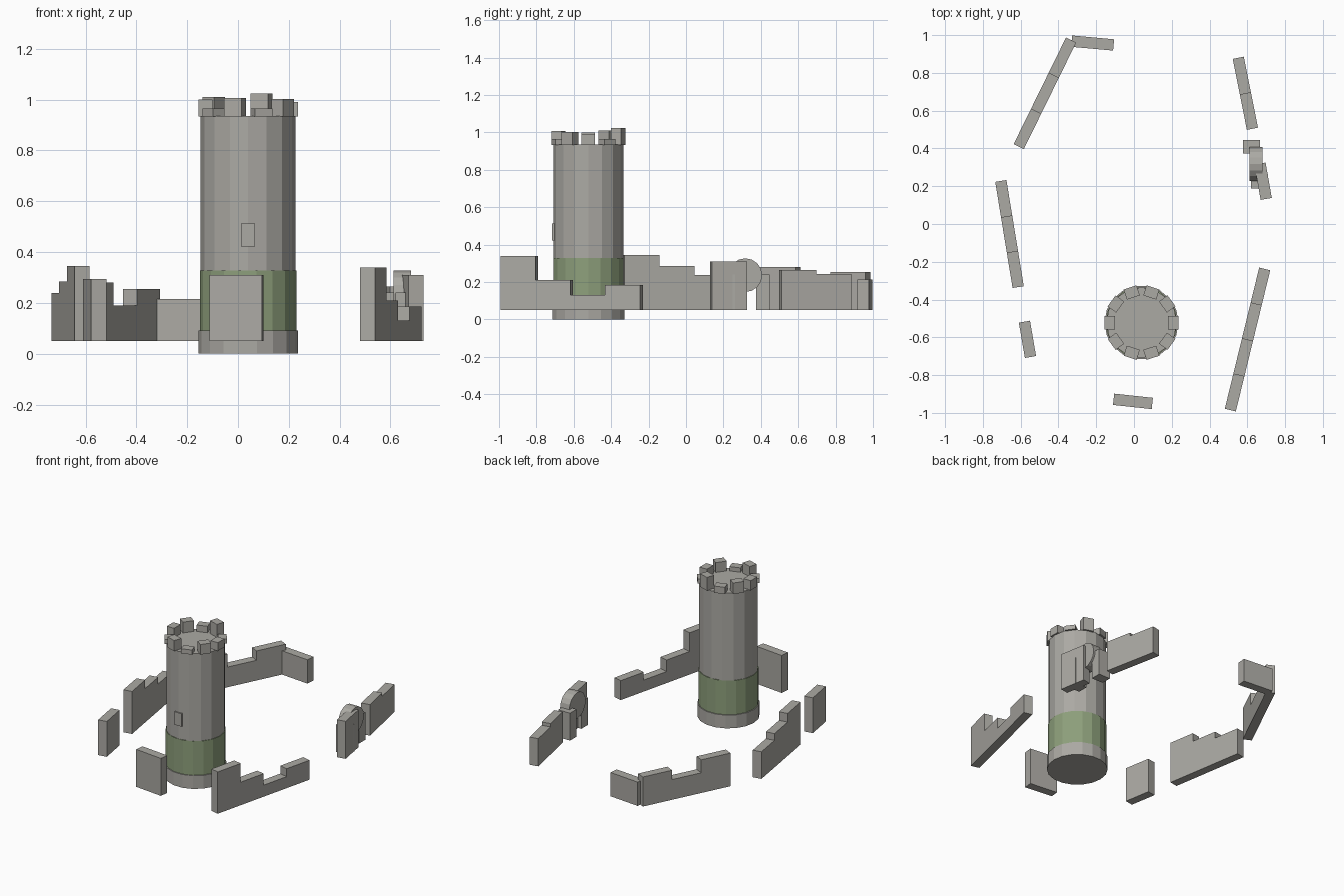
import bpy, bmesh, math
from mathutils import Vector, Matrix

cube = bpy.data.objects.get("Cube")
if cube:
    bpy.data.objects.remove(cube, do_unlink=True)


def material(name, colour):
    m = bpy.data.materials.new(name)
    m.use_nodes = True
    m.diffuse_color = (*colour, 1)
    m.node_tree.nodes["Principled BSDF"].inputs["Base Color"].default_value = (*colour, 1)
    return m


stone = material("weathered stone", (0.41, 0.40, 0.37))
moss = material("moss green", (0.27, 0.35, 0.20))


def finish(name, bm, mat=stone):
    bmesh.ops.recalc_face_normals(bm, faces=bm.faces)
    mesh = bpy.data.meshes.new(name)
    bm.to_mesh(mesh)
    bm.free()
    mesh.materials.append(mat)
    obj = bpy.data.objects.new(name, mesh)
    bpy.context.collection.objects.link(obj)
    return obj


def drum(name, centre, radius, depth, sides, mat=stone, turn=None):
    bm = bmesh.new()
    bmesh.ops.create_cone(bm, cap_ends=True, segments=sides, radius1=radius,
                          radius2=radius, depth=depth)
    # one corner points along the x axis
    first = max(bm.verts, key=lambda v: v.co.x).co
    spin = Matrix.Rotation(-math.atan2(first.y, first.x), 4, 'Z')
    bm.transform(Matrix.Translation(centre) @ (turn or Matrix()) @ spin)
    return finish(name, bm, mat)


def box(name, centre, size, angle=0):
    bm = bmesh.new()
    bmesh.ops.create_cube(bm, size=1)
    bm.transform(Matrix.Translation(centre) @ Matrix.Rotation(angle, 4, 'Z')
                 @ Matrix.Diagonal((*size, 1)))
    return finish(name, bm)


def ruined_wall(name, start, end, tops, bottom=0.05, thick=0.06):
    """Stepped wall: equal sections along a line, each with its own top."""
    a, b = Vector((*start, 0)), Vector((*end, 0))
    side = (b - a).normalized().cross(Vector((0, 0, 1))) * thick / 2
    outline = [(0, bottom)]
    for i, top in enumerate(tops):
        outline += [(i / len(tops), top), ((i + 1) / len(tops), top)]
    outline.append((1, bottom))
    bm = bmesh.new()
    face = bm.faces.new([bm.verts.new(a.lerp(b, t) + Vector((0, 0, z)) - side)
                         for t, z in outline])
    ext = bmesh.ops.extrude_face_region(bm, geom=[face])
    bmesh.ops.translate(bm, vec=side * 2,
                        verts=[v for v in ext["geom"] if isinstance(v, bmesh.types.BMVert)])
    return finish(name, bm)


# Tower
TX, TY = 0.04, -0.522
drum("tower_shaft", (TX, TY, 0.49), 0.187, 0.89, 16)
drum("tower_base", (TX, TY, 0.046), 0.196, 0.092, 18)
drum("moss_band", (TX, TY, 0.21), 0.19, 0.236, 18, moss)
box("tower_window", (TX, TY - 0.187, 0.467), (0.055, 0.014, 0.09))

# Uneven battlements
tops = (0.99, 0.965, 1.025, 0.98, 1.01, 1.0, 0.965, 1.007, 0.965, 1.003)
for i, top in enumerate(tops):
    a = math.tau * i / len(tops)
    box(f"battlement_{i + 1}",
        (TX + 0.168 * math.cos(a), TY + 0.168 * math.sin(a), (top + 0.933) / 2),
        (0.056, 0.072, top - 0.933), a)

# Broken ring of walls
ruined_wall("front_left_wall", (0.51, -0.985), (0.692, -0.238), (0.34, 0.21, 0.13, 0.185))
ruined_wall("front_wall", (-0.108, -0.928), (0.097, -0.95), (0.31,))
ruined_wall("front_right_wall", (-0.58, -0.517), (-0.548, -0.704), (0.295,))
ruined_wall("right_wall", (-0.613, -0.334), (-0.705, 0.228), (0.345, 0.285, 0.238))
ruined_wall("back_right_wall", (-0.61, 0.41), (-0.333, 0.974), (0.28, 0.19, 0.255))
ruined_wall("back_wall", (-0.33, 0.968), (-0.108, 0.948), (0.215,))
ruined_wall("back_left_wall", (0.627, 0.504), (0.552, 0.88), (0.265, 0.242))
ruined_wall("left_wall", (0.7, 0.133), (0.667, 0.32), (0.31,))

# Gate remains: two posts and a round stone
box("gate_post_back", (0.623, 0.41, 0.145), (0.09, 0.072, 0.19))
box("gate_post_front", (0.665, 0.225, 0.145), (0.09, 0.072, 0.19))
drum("gate_round_stone", (0.646, 0.317, 0.237), 0.09, 0.07, 16,
     turn=Matrix.Rotation(math.pi / 2, 4, 'Y'))
